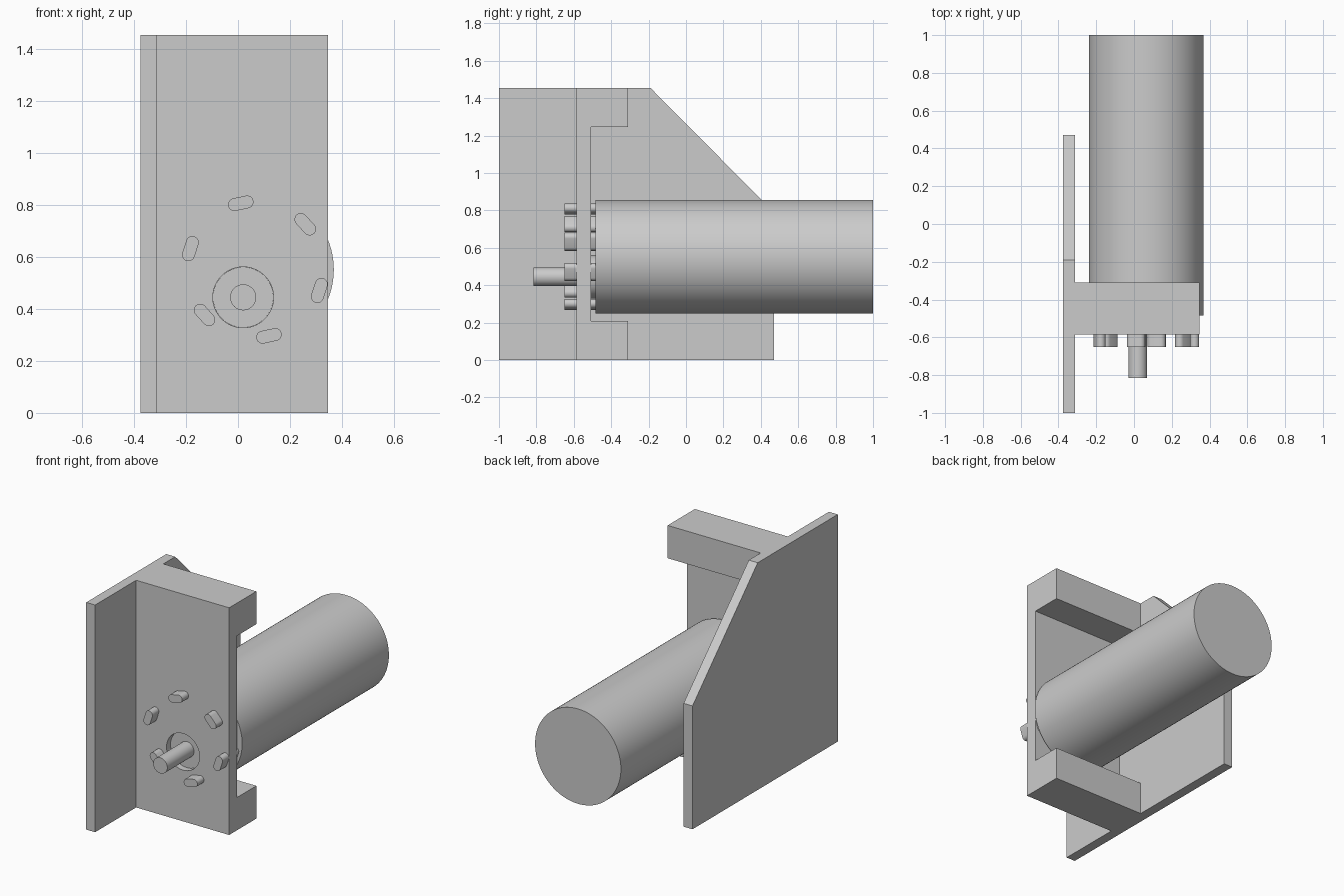
import bpy, bmesh, math
from mathutils import Vector

old = bpy.data.objects.get("Cube")
if old:
    bpy.data.objects.remove(old, do_unlink=True)

grey = bpy.data.materials.new("light_grey")
grey.use_nodes = True
grey.diffuse_color = (0.6, 0.6, 0.6, 1)
grey.node_tree.nodes["Principled BSDF"].inputs["Base Color"].default_value = (0.6, 0.6, 0.6, 1)


def prism(name, points, offset, smooth=False):
    """Extrude a closed outline of 3D points along offset."""
    bm = bmesh.new()
    face = bm.faces.new([bm.verts.new(p) for p in points])
    out = bmesh.ops.extrude_face_region(bm, geom=[face], use_keep_orig=True)
    moved = [v for v in out["geom"] if isinstance(v, bmesh.types.BMVert)]
    bmesh.ops.translate(bm, verts=moved, vec=Vector(offset))
    bmesh.ops.recalc_face_normals(bm, faces=bm.faces)
    mesh = bpy.data.meshes.new(name)
    bm.to_mesh(mesh)
    bm.free()
    mesh.materials.append(grey)
    obj = bpy.data.objects.new(name, mesh)
    bpy.context.collection.objects.link(obj)
    if smooth:
        bpy.ops.object.select_all(action="DESELECT")
        obj.select_set(True)
        bpy.context.view_layer.objects.active = obj
        bpy.ops.object.shade_smooth_by_angle(angle=math.radians(30))
    return obj


def rod(name, x, z, radius, y0, y1, sides=96):
    ring = [2 * math.pi * i / sides for i in range(sides)]
    pts = [(x + radius * math.cos(a), y0, z + radius * math.sin(a)) for a in ring]
    return prism(name, pts, (0, y1 - y0, 0), True)


LEFT, INNER, RIGHT, TOP = -0.375, -0.312, 0.347, 1.455
FACE, REAR, FLANGE = -0.585, -0.507, -0.31
MOTOR_X, MOTOR_Z, MOTOR_FRONT = 0.065, 0.552, -0.485
SHAFT_X, SHAFT_Z = 0.02, 0.445

# Side plate with sloped rear corner
side = [(-1, 0), (0.47, 0), (0.47, 0.79), (-0.19, TOP), (-1, TOP)]
prism("side_plate", [(LEFT, y, z) for y, z in side], (INNER - LEFT, 0, 0))

# Mounting channel: front plate with top and bottom flanges
channel = [(FACE, 0), (FLANGE, 0), (FLANGE, 0.21), (REAR, 0.21),
           (REAR, 1.245), (FLANGE, 1.245), (FLANGE, TOP), (FACE, TOP)]
mount = prism("mounting_channel", [(INNER, y, z) for y, z in channel], (RIGHT - INNER, 0, 0))

# Round opening for the motor boss
cutter = rod("boss_hole_cutter", SHAFT_X, SHAFT_Z, 0.117, -0.7, -0.4)
cutter.hide_render = True
cut = mount.modifiers.new("boss_hole", "BOOLEAN")
cut.operation = "DIFFERENCE"
cut.solver = "EXACT"
cut.object = cutter
bpy.context.view_layer.objects.active = mount
bpy.ops.object.modifier_apply(modifier=cut.name)
bpy.data.objects.remove(cutter, do_unlink=True)

# Motor body, boss and offset shaft
rod("motor_body", MOTOR_X, MOTOR_Z, 0.304, MOTOR_FRONT, 1)
rod("motor_boss", SHAFT_X, SHAFT_Z, 0.1165, -0.545, MOTOR_FRONT)
rod("motor_shaft", SHAFT_X, SHAFT_Z, 0.05, -0.815, MOTOR_FRONT)

# Six rounded pegs, laid tangentially around the motor axis
for i in range(6):
    angle = math.radians(42 + 60 * i)
    centre = Vector((MOTOR_X, -0.65, MOTOR_Z)) + 0.261 * Vector((math.cos(angle), 0, math.sin(angle)))
    outline = []
    for end in (0, math.pi):
        along = angle + math.pi / 2 + end
        tip = centre + 0.025 * Vector((math.cos(along), 0, math.sin(along)))
        for k in range(13):
            a = along - math.pi / 2 + math.pi * k / 12
            outline.append(tip + 0.0245 * Vector((math.cos(a), 0, math.sin(a))))
    prism(f"mounting_peg_{i + 1}", outline, (0, 0.65 + MOTOR_FRONT, 0), True)
